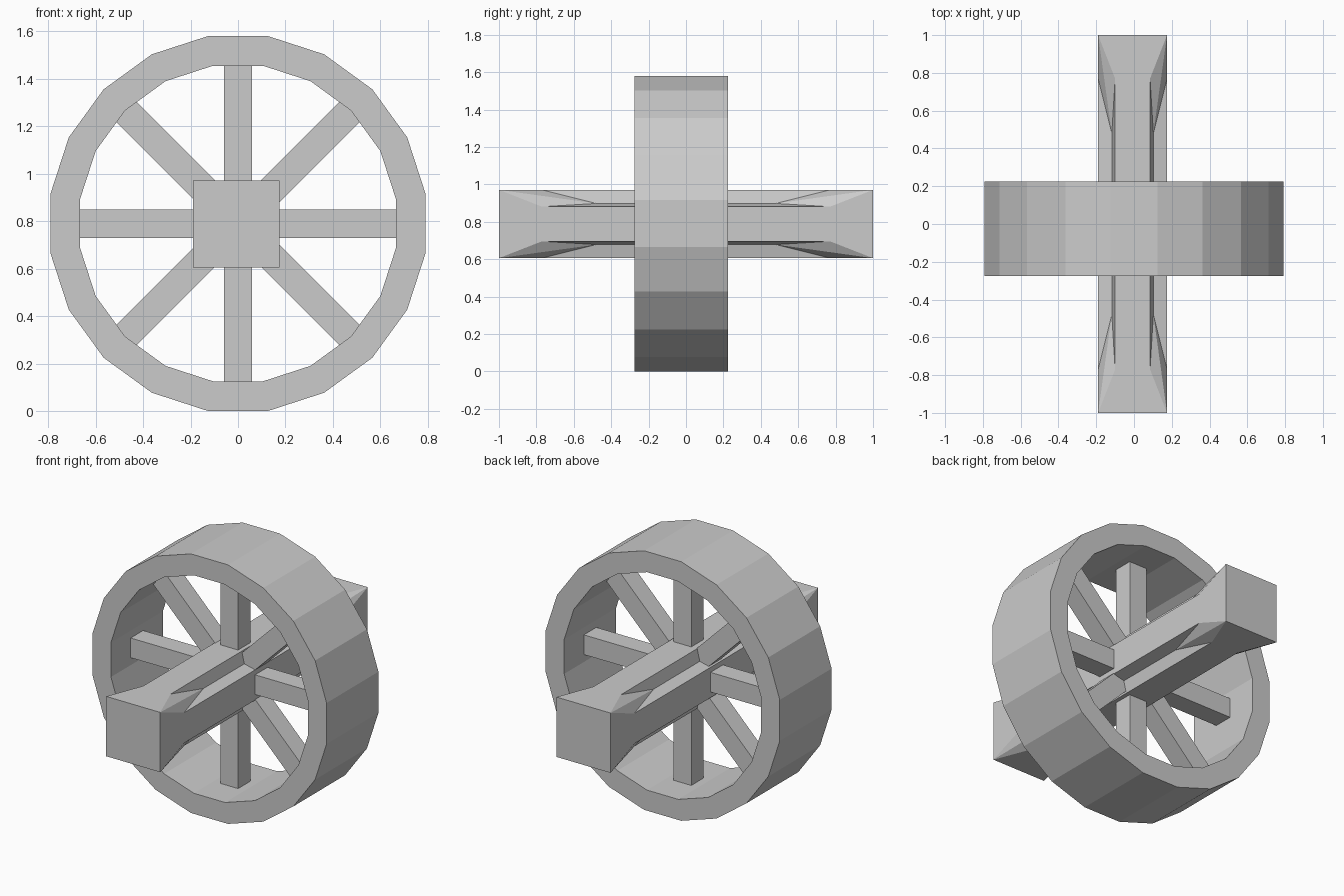
import bpy
import bmesh
from math import cos, sin, pi
from mathutils import Matrix, Vector

cube = bpy.data.objects.get("Cube")
if cube:
    bpy.data.objects.remove(cube, do_unlink=True)

CENTRE_Z = 0.79
WHEEL_Y = -0.025

grey = bpy.data.materials.new("plain grey")
grey.use_nodes = True
grey.diffuse_color = (0.6, 0.6, 0.6, 1)
grey.node_tree.nodes["Principled BSDF"].inputs["Base Color"].default_value = (0.6, 0.6, 0.6, 1)


def add_object(name, bm, location):
    bmesh.ops.recalc_face_normals(bm, faces=bm.faces)
    mesh = bpy.data.meshes.new(name)
    bm.to_mesh(mesh)
    bm.free()
    mesh.materials.append(grey)
    obj = bpy.data.objects.new(name, mesh)
    obj.location = location
    bpy.context.collection.objects.link(obj)
    return obj


# Rim: a rectangular section swept round twenty flat sides
def make_rim(sides=20, outer=0.8, inner=0.673, half_width=0.25):
    section = [(outer, -half_width), (outer, half_width),
               (inner, half_width), (inner, -half_width)]
    bm = bmesh.new()
    rings = []
    for i in range(sides):
        a = (i + 0.5) * 2 * pi / sides
        rings.append([bm.verts.new((r * cos(a), y, r * sin(a))) for r, y in section])
    for i, ring in enumerate(rings):
        after = rings[(i + 1) % sides]
        for j in range(4):
            k = (j + 1) % 4
            bm.faces.new((ring[j], ring[k], after[k], after[j]))
    add_object("rim", bm, (0, WHEEL_Y, CENTRE_Z))


# Spokes: square bars running right across the wheel
def make_spoke_bar(name, angle, thickness=0.12, length=1.38):
    bm = bmesh.new()
    bmesh.ops.create_cube(bm, size=1)
    bmesh.ops.scale(bm, vec=(length, thickness, thickness), verts=bm.verts)
    bmesh.ops.rotate(bm, matrix=Matrix.Rotation(angle, 3, 'Y'), verts=bm.verts)
    add_object(name, bm, (0, WHEEL_Y, CENTRE_Z))


# Axle: square ends, with all four long edges notched along the middle
def make_axle():
    half, lip, root = 0.1825, 0.0925, 0.11
    bm = bmesh.new()
    corners = []
    for q in range(4):
        turn = Matrix.Rotation(-q * pi / 2, 3, 'Y')
        ends = []
        for s in (-1, 1):
            points = {"tip": (half, s, half), "side": (half, 0.77 * s, lip),
                      "root": (root, 0.48 * s, root), "top": (lip, 0.77 * s, half)}
            ends.append({n: bm.verts.new(turn @ Vector(p)) for n, p in points.items()})
        corners.append(ends)
    for q, (f, b) in enumerate(corners):
        # notch walls and their tapered run-outs
        for edge in ("side", "top"):
            bm.faces.new((f[edge], b[edge], b["root"], f["root"]))
            for end in (f, b):
                bm.faces.new((end["tip"], end[edge], end["root"]))
        # flat face between this notch and the next one
        nf, nb = corners[(q + 1) % 4]
        bm.faces.new((f["top"], b["top"], nb["side"], nf["side"]))
        for end, after in ((f, nf), (b, nb)):
            bm.faces.new((end["tip"], end["top"], after["side"], after["tip"]))
    for e in range(2):
        bm.faces.new([ends[e]["tip"] for ends in corners])
    add_object("axle", bm, (-0.0075, 0, CENTRE_Z - 0.002))


make_rim()
for i, label in enumerate(("level", "falling", "upright", "rising")):
    make_spoke_bar(label + "_spokes", i * pi / 4)
make_axle()
